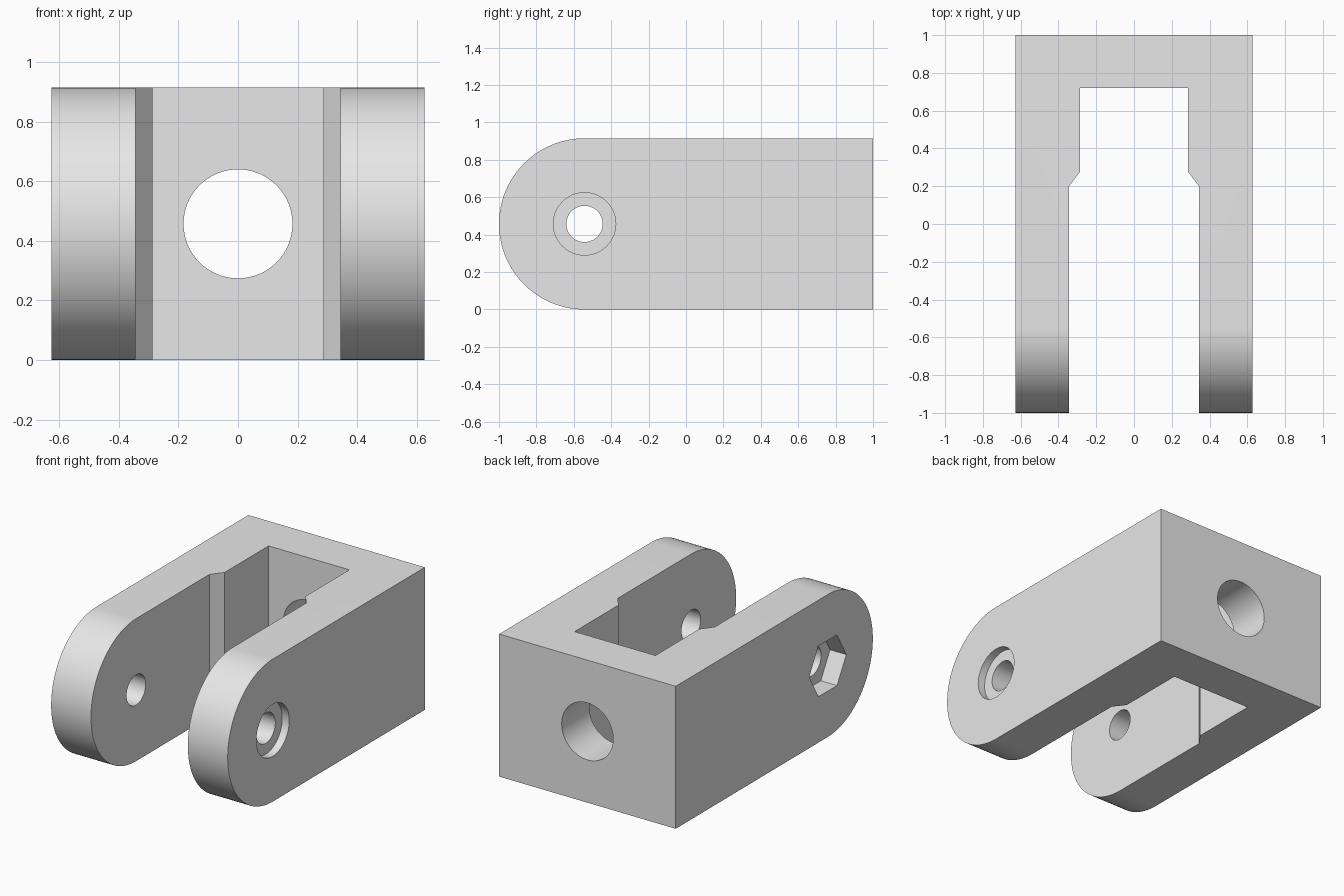
import bpy, bmesh, math
from mathutils import Vector

if "Cube" in bpy.data.objects:
    bpy.data.objects.remove(bpy.data.objects["Cube"])

W, H = 0.627, 0.915           # half width, height
R = H / 2                     # radius of the rounded arm ends
PIVOT_Y = -1 + R

grey = bpy.data.materials.new("light grey")
grey.diffuse_color = (0.8, 0.8, 0.8, 1)
grey.use_nodes = True
grey.node_tree.nodes["Principled BSDF"].inputs["Base Color"].default_value = grey.diffuse_color


def prism(name, points, direction):
    """Extrude a closed outline into a solid."""
    bm = bmesh.new()
    face = bm.faces.new([bm.verts.new(p) for p in points])
    ext = bmesh.ops.extrude_face_region(bm, geom=[face])
    verts = [v for v in ext["geom"] if isinstance(v, bmesh.types.BMVert)]
    bmesh.ops.translate(bm, verts=verts, vec=Vector(direction))
    bmesh.ops.recalc_face_normals(bm, faces=bm.faces)
    mesh = bpy.data.meshes.new(name)
    bm.to_mesh(mesh)
    bm.free()
    mesh.materials.append(grey)
    obj = bpy.data.objects.new(name, mesh)
    bpy.context.collection.objects.link(obj)
    return obj


def ring(r, n):
    return [(r * math.cos(2 * math.pi * i / n), r * math.sin(2 * math.pi * i / n))
            for i in range(n)]


def pivot_cutter(name, r, n, x0, x1):
    return prism(name, [(x0, PIVOT_Y + a, R + b) for a, b in ring(r, n)], (x1 - x0, 0, 0))


# Body: side outline with a half-round front, extruded across the width
arc = [math.pi / 2 + math.pi * i / 64 for i in range(65)]
outline = [(-W, 1, 0), (-W, 1, H)]
outline += [(-W, PIVOT_Y + R * math.cos(a), R + R * math.sin(a)) for a in arc]
body = prism("clevis_body", outline, (2 * W, 0, 0))

# Stepped slot between the arms
half = [(0.344, -1.2), (0.344, 0.2), (0.287, 0.275), (0.287, 0.72)]
slot = half + [(-x, y) for x, y in reversed(half)]
cutters = [
    prism("slot_cutter", [(x, y, -0.2) for x, y in slot], (0, 0, H + 0.4)),
    # Large hole through the back wall
    prism("back_hole_cutter", [(a, 0.5, R + b) for a, b in ring(0.183, 64)], (0, 0.8, 0)),
    # Pivot hole, round recess on the right, hexagonal nut recess on the left
    pivot_cutter("pivot_hole_cutter", 0.097, 48, -1, 1),
    pivot_cutter("round_recess_cutter", 0.167, 64, W - 0.05, 1),
    pivot_cutter("nut_recess_cutter", 0.188, 6, -1, -W + 0.115),
]

bpy.context.view_layer.objects.active = body
body.select_set(True)
for cutter in cutters:
    cutter.hide_render = True
    mod = body.modifiers.new(cutter.name, "BOOLEAN")
    mod.operation, mod.solver, mod.object = "DIFFERENCE", "EXACT", cutter
    bpy.ops.object.modifier_apply(modifier=mod.name)
    bpy.data.objects.remove(cutter, do_unlink=True)

bpy.ops.object.shade_smooth_by_angle(angle=math.radians(30))
